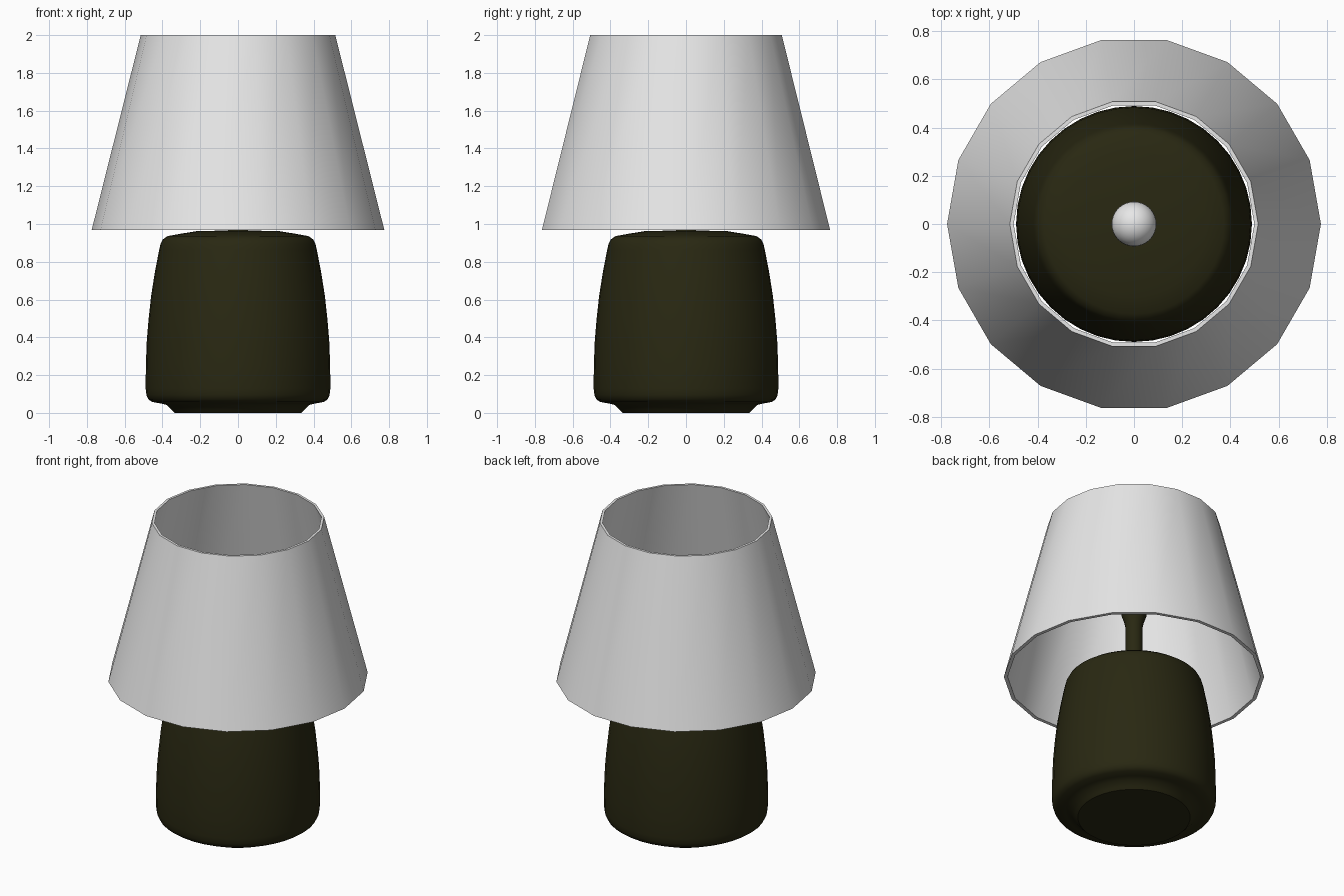
import bpy
import bmesh
import math

cube = bpy.data.objects.get("Cube")
if cube:
    bpy.data.objects.remove(cube, do_unlink=True)


def make_material(name, colour):
    mat = bpy.data.materials.new(name)
    mat.use_nodes = True
    mat.diffuse_color = colour
    mat.node_tree.nodes["Principled BSDF"].inputs["Base Color"].default_value = colour
    return mat


def lathe(name, profile, sides, mat, closed=False):
    """Spin a (radius, height) profile around z, with a vertex row on +x."""
    bm = bmesh.new()
    verts = [bm.verts.new((r, 0, z)) for r, z in profile]
    pairs = list(zip(verts, verts[1:]))
    if closed:
        pairs.append((verts[-1], verts[0]))
    edges = [bm.edges.new(p) for p in pairs]
    bmesh.ops.spin(bm, geom=verts + edges, cent=(0, 0, 0), axis=(0, 0, 1),
                   angle=math.tau, steps=sides, use_merge=False)
    bmesh.ops.remove_doubles(bm, verts=bm.verts, dist=0.0005)
    bmesh.ops.recalc_face_normals(bm, faces=bm.faces)
    mesh = bpy.data.meshes.new(name)
    bm.to_mesh(mesh)
    bm.free()
    mesh.materials.append(mat)
    obj = bpy.data.objects.new(name, mesh)
    bpy.context.collection.objects.link(obj)
    bpy.ops.object.select_all(action="DESELECT")
    obj.select_set(True)
    bpy.context.view_layer.objects.active = obj
    bpy.ops.object.shade_smooth_by_angle(angle=math.radians(40))
    return obj


white = make_material("warm_white", (0.8, 0.8, 0.8, 1))
olive = make_material("dark_olive", (0.022, 0.021, 0.006, 1))

# Rounded ceramic body with a recessed foot
lathe("lamp_body", [
    (0, 0), (0.335, 0), (0.35, 0.015), (0.378, 0.042), (0.41, 0.05),
    (0.455, 0.058), (0.475, 0.072), (0.485, 0.095), (0.489, 0.13),
    (0.488, 0.25), (0.483, 0.38), (0.474, 0.49), (0.46, 0.62),
    (0.44, 0.746), (0.417, 0.865), (0.41, 0.895), (0.398, 0.918),
    (0.373, 0.936), (0.3, 0.949), (0.214, 0.963), (0, 0.966)], 40, olive)

# Thin stem flaring into the bulb holder
lathe("stem", [
    (0, 0.95), (0.052, 0.95), (0.052, 1.31), (0.058, 1.34),
    (0.075, 1.39), (0.075, 1.42), (0, 1.42)], 24, olive)

# Round bulb resting in the holder
centre, radius = 1.46, 0.093
lathe("bulb", [(radius * math.sin(a), centre - radius * math.cos(a))
               for a in (math.pi * i / 16 for i in range(17))], 32, white)

# Hollow tapered shade, open at both ends
lathe("lamp_shade", [(0.775, 0.967), (0.515, 2), (0.499, 2), (0.753, 0.967)],
      18, white, closed=True)
